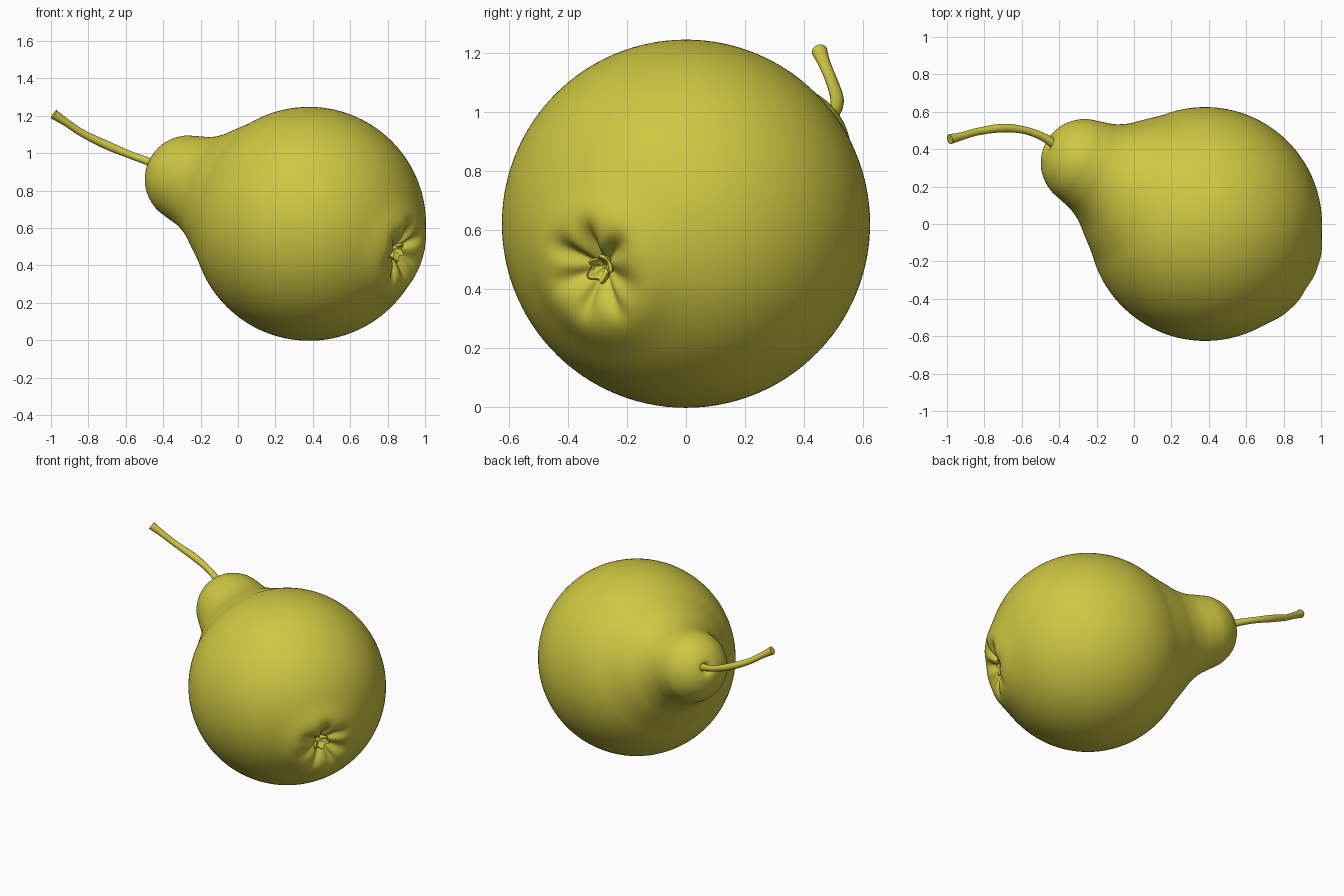
import bpy, bmesh, math
from mathutils import Vector

if "Cube" in bpy.data.objects:
    bpy.data.objects.remove(bpy.data.objects["Cube"])

C = Vector((0.38, 0.0, 0.622))                       # centre of the round belly
R = 0.625
NECK = Vector((-0.847, 0.43, 0.313)).normalized()    # towards the stem
EYE = Vector((0.815, -0.505, -0.265)).normalized()   # towards the blossom end
SEG = 128

mat = bpy.data.materials.new("pear_skin")
mat.diffuse_color = (0.62, 0.57, 0.055, 1)
mat.use_nodes = True
mat.node_tree.nodes["Principled BSDF"].inputs["Base Color"].default_value = mat.diffuse_color


def gauss(x, w):
    return math.exp(-(x / w) ** 2)


def frame(out):
    u = Vector((0, 0, 1)).cross(out).normalized()
    return u, out.cross(u)


def loft(name, rings, cap_start=True, cap_end=True):
    """Skin a list of equal-length vertex rings."""
    bm = bmesh.new()
    rows = [[bm.verts.new(p) for p in ring] for ring in rings]
    n = len(rows[0])
    for a, b in zip(rows, rows[1:]):
        for i in range(n):
            j = (i + 1) % n
            bm.faces.new((a[i], a[j], b[j], b[i]))
    if cap_start:
        bm.faces.new(rows[0][::-1])
    if cap_end:
        bm.faces.new(rows[-1])
    bmesh.ops.recalc_face_normals(bm, faces=bm.faces)
    me = bpy.data.meshes.new(name)
    bm.to_mesh(me)
    bm.free()
    me.materials.append(mat)
    ob = bpy.data.objects.new(name, me)
    bpy.context.collection.objects.link(ob)
    bpy.ops.object.select_all(action='DESELECT')
    bpy.context.view_layer.objects.active = ob
    ob.select_set(True)
    bpy.ops.object.shade_smooth_by_angle(angle=math.radians(50))
    return ob


def spline(pts, steps):
    """Catmull-Rom through a list of Vectors."""
    p = [2 * pts[0] - pts[1]] + pts + [2 * pts[-1] - pts[-2]]
    out = []
    for k in range(1, len(p) - 2):
        a, b, c, d = p[k - 1:k + 3]
        for s in range(steps):
            t = s / steps
            out.append(0.5 * (2 * b + (c - a) * t + (2 * a - 5 * b + 4 * c - d) * t * t
                              + (3 * b - a - 3 * c + d) * t ** 3))
    return out + [pts[-1]]


# Fruit profile: (distance along axis, radius), belly then neck
a_max = math.acos(-0.42 / R)
profile = []
for i in range(1, 91):
    a = a_max * (i / 90) ** 1.4
    profile.append((-R * math.cos(a), R * math.sin(a), a))
neck = [(0.45, 0.434), (0.55, 0.355), (0.62, 0.30), (0.70, 0.258), (0.78, 0.236),
        (0.86, 0.212), (0.93, 0.162), (0.972, 0.10), (0.985, 0.055), (0.975, 0.025), (0.955, 0.006)]
profile += [(v.x, v.y, 9.0) for v in spline([Vector(p) for p in neck], 6)]

# Creases around the blossom end: (angle, depth, width)
creases = [(143, 0.035, 15), (92, 0.045, 13), (42, 0.04, 15), (-18, 0.02, 20),
           (-62, 0.025, 12), (-112, 0.025, 12), (-165, 0.02, 16)]

rings = []
for t, r, a in profile:
    k = min(max((t + 0.45) / 0.85, 0), 1)
    k = k * k * (3 - 2 * k)
    axis = (-EYE).lerp(NECK, k).normalized()
    u, v = frame(-axis)
    ring = []
    for i in range(SEG):
        th = 2 * math.pi * i / SEG
        p = axis * t + (u * math.cos(th) + v * math.sin(th)) * r
        if a < 1.2:
            h = 0.022 * gauss(a - 0.3, 0.15) - 0.085 * gauss(a, 0.13)
            for deg, depth, width in creases:
                diff = (math.degrees(th) - deg + 180) % 360 - 180
                h -= depth * gauss(diff, width) * gauss(a - 0.17, 0.10)
            p *= 1 + h / R
        ring.append(C + p)
    rings.append(ring)
loft("pear_body", rings)

# Stem: bent tube, thicker at the cut end
path = [(-0.41, 0.415, 0.925), (-0.48, 0.462, 0.955), (-0.58, 0.50, 0.992), (-0.70, 0.513, 1.042),
        (-0.83, 0.495, 1.105), (-0.92, 0.47, 1.165), (-0.985, 0.453, 1.208)]
radii = [0.028, 0.022, 0.020, 0.023, 0.020, 0.021, 0.027]
pts = spline([Vector(p) for p in path], 6)
rad = spline([Vector((q, 0)) for q in radii], 6)
rings = []
for i, p in enumerate(pts):
    out = (pts[min(i + 1, len(pts) - 1)] - pts[max(i - 1, 0)]).normalized()
    u, v = frame(out)
    rings.append([p + (u * math.cos(x) + v * math.sin(x)) * rad[i].x
                  for x in (2 * math.pi * j / 16 for j in range(16))])
loft("stem", rings)

# Calyx: small fluted cup of dried sepals in the pit
u, v = frame(EYE)
rings = []
for h, r in [(0.51, 0.028), (0.545, 0.040), (0.575, 0.047), (0.582, 0.040), (0.565, 0.030), (0.545, 0.008)]:
    ring = []
    for i in range(40):
        th = 2 * math.pi * i / 40
        lobe = math.cos(5 * th + 0.6)
        rr = r * (1 + 0.13 * lobe + 0.12 * math.sin(2 * th))
        ring.append(C + EYE * (h + 0.008 * lobe) + (u * math.cos(th) + v * math.sin(th)) * rr)
    rings.append(ring)
loft("calyx", rings)
